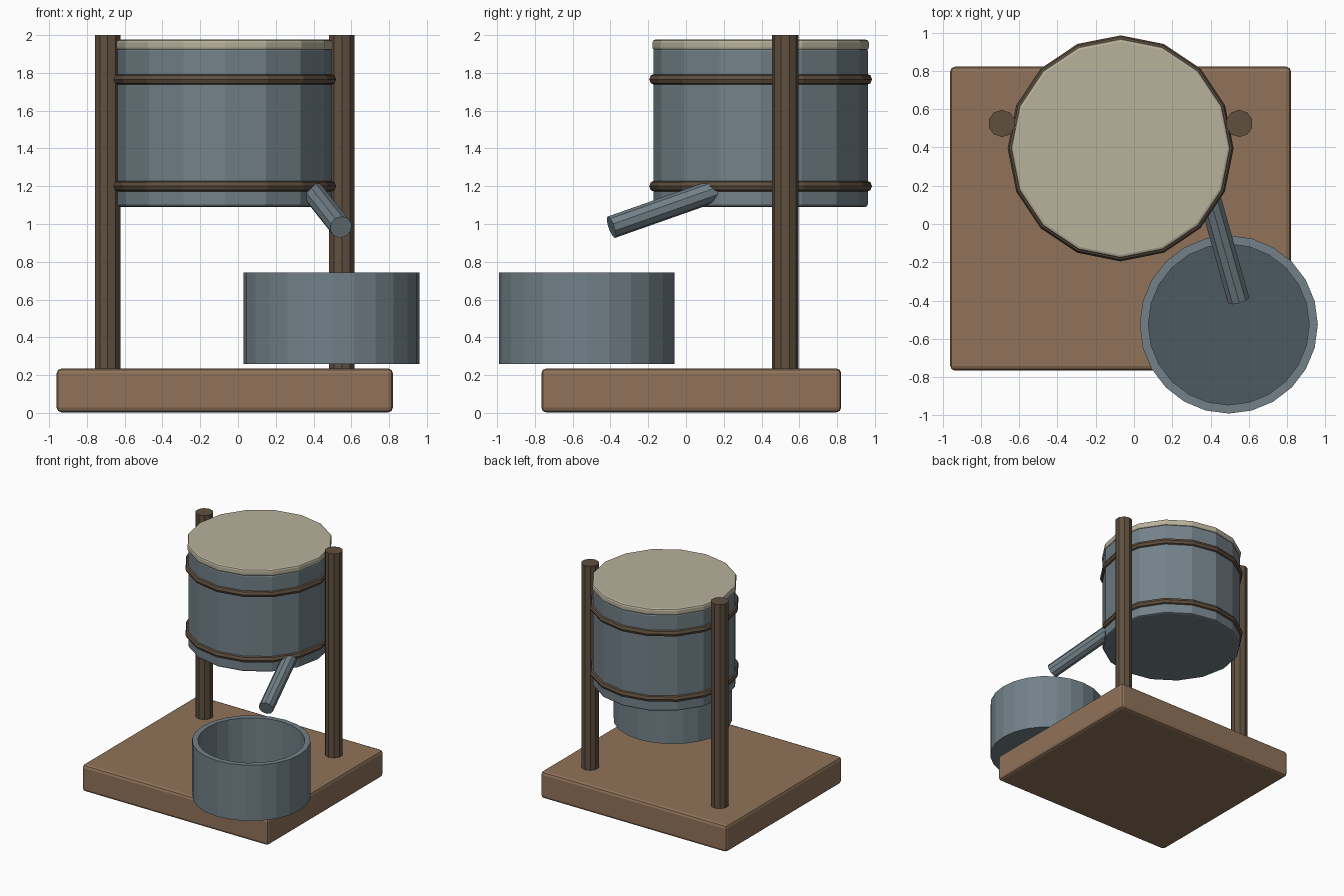
import bpy, bmesh, math
from mathutils import Vector

if "Cube" in bpy.data.objects:
    bpy.data.objects.remove(bpy.data.objects["Cube"])


def material(name, r, g, b):
    m = bpy.data.materials.new(name)
    m.diffuse_color = (r, g, b, 1)
    m.use_nodes = True
    m.node_tree.nodes["Principled BSDF"].inputs["Base Color"].default_value = m.diffuse_color
    return m


STEEL = material("blue_grey", 0.17, 0.22, 0.25)
WOOD = material("wood", 0.28, 0.17, 0.10)
DARK = material("dark_wood", 0.115, 0.08, 0.05)
CREAM = material("cream", 0.48, 0.44, 0.33)
SHADE = material("dark_inside", 0.07, 0.10, 0.115)


def finish(name, mat, bevel=0, segments=2):
    o = bpy.context.object
    o.name = name
    o.data.materials.append(mat)
    if bevel:
        b = o.modifiers.new("bevel", "BEVEL")
        b.width = bevel
        b.segments = segments
        b.limit_method = "ANGLE"
        b.angle_limit = math.radians(40)
    return o


def cylinder(name, a, b, radius, sides, mat, bevel=0):
    a, b = Vector(a), Vector(b)
    d = b - a
    bpy.ops.mesh.primitive_cylinder_add(vertices=sides, radius=radius,
                                        depth=d.length, location=(a + b) / 2)
    if abs(d.x) + abs(d.y) > 1e-4:
        bpy.context.object.rotation_euler = d.to_track_quat("Z", "Y").to_euler()
    return finish(name, mat, bevel)


# Base slab
bpy.ops.mesh.primitive_cube_add(size=1, location=(-0.07, 0.028, 0.119))
bpy.context.object.scale = (1.78, 1.587, 0.232)
bpy.ops.object.transform_apply(location=False, rotation=False, scale=True)
finish("base", WOOD, 0.025)

# Two posts
for name, x in (("left_post", -0.69), ("right_post", 0.55)):
    cylinder(name, (x, 0.525, 0.2), (x, 0.525, 2.0), 0.071, 10, DARK)

# Drum, lid and hoops
cx, cy = -0.07, 0.395
cylinder("drum", (cx, cy, 1.09), (cx, cy, 1.93), 0.568, 16, STEEL, 0.015)
cylinder("lid", (cx, cy, 1.92), (cx, cy, 1.976), 0.573, 16, CREAM, 0.015)
for name, z in (("lower_hoop", 1.2), ("upper_hoop", 1.766)):
    bpy.ops.mesh.primitive_torus_add(major_segments=16, minor_segments=8,
                                     major_radius=0.56, minor_radius=0.03,
                                     location=(cx, cy, z))
    finish(name, DARK)

# Slanted spout
cylinder("spout", (0.387, 0.17, 1.182), (0.545, -0.395, 0.983), 0.06, 10, STEEL)

# Open bucket: outer wall, rim, inner wall and floor
sides = 24
profile = [(0.465, 0.26), (0.465, 0.742), (0.42, 0.742), (0.42, 0.30)]
bm = bmesh.new()
rings = []
for r, z in profile:
    rings.append([bm.verts.new((r * math.cos(math.tau * i / sides),
                                r * math.sin(math.tau * i / sides), z))
                  for i in range(sides)])
for lo, hi in zip(rings, rings[1:]):
    for i in range(sides):
        j = (i + 1) % sides
        bm.faces.new((lo[i], lo[j], hi[j], hi[i]))
bm.faces.new(rings[0][::-1])
bm.faces.new(rings[-1]).material_index = 1
bm.normal_update()
mesh = bpy.data.meshes.new("bucket")
bm.to_mesh(mesh)
bm.free()
bucket = bpy.data.objects.new("bucket", mesh)
bucket.location = (0.495, -0.525, 0)
mesh.materials.append(STEEL)
mesh.materials.append(SHADE)
bpy.context.collection.objects.link(bucket)
